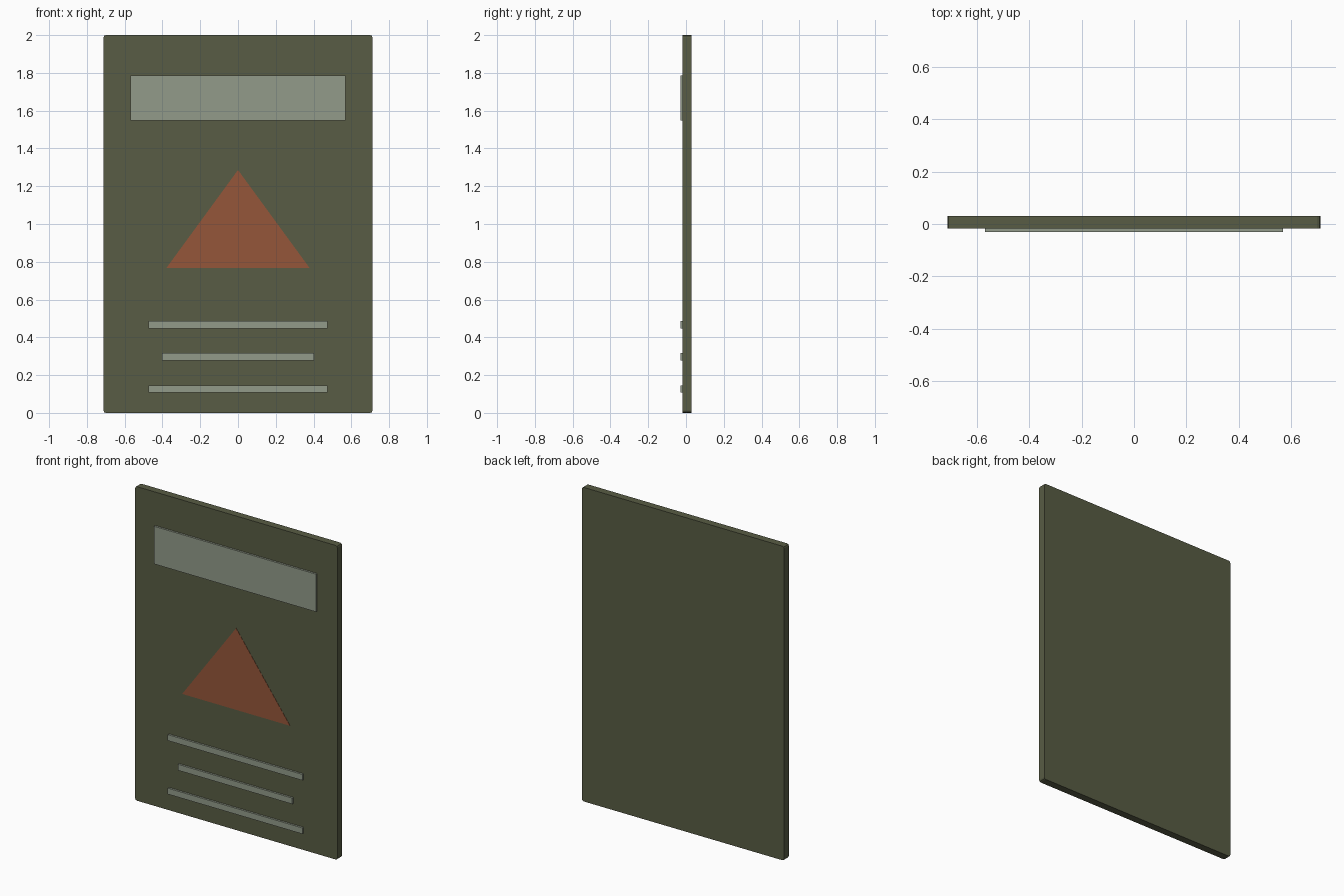
import bpy, bmesh

if "Cube" in bpy.data.objects:
    bpy.data.objects.remove(bpy.data.objects["Cube"])

FACE = -0.0175   # y of the board's front face


def material(name, rgb):
    m = bpy.data.materials.new(name)
    m.diffuse_color = (*rgb, 1.0)
    m.use_nodes = True
    m.node_tree.nodes["Principled BSDF"].inputs["Base Color"].default_value = m.diffuse_color
    return m


def slab(name, outline, y0, y1, mat, round_corners=0.0):
    """Extrude an (x, z) outline from y0 (front) to y1 (back)."""
    bm = bmesh.new()
    face = bm.faces.new([bm.verts.new((x, y0, z)) for x, z in outline])
    ext = bmesh.ops.extrude_face_region(bm, geom=[face])
    verts = [v for v in ext["geom"] if isinstance(v, bmesh.types.BMVert)]
    bmesh.ops.translate(bm, verts=verts, vec=(0, y1 - y0, 0))
    if round_corners:
        edges = [e for e in bm.edges
                 if abs(e.verts[0].co.y - e.verts[1].co.y) > 1e-5]
        bmesh.ops.bevel(bm, geom=edges, offset=round_corners, segments=2,
                        profile=0.5, affect='EDGES')
    bmesh.ops.recalc_face_normals(bm, faces=bm.faces[:])
    me = bpy.data.meshes.new(name)
    bm.to_mesh(me)
    bm.free()
    me.materials.append(mat)
    ob = bpy.data.objects.new(name, me)
    bpy.context.collection.objects.link(ob)
    return ob


def rect(half_w, z0, z1):
    return [(-half_w, z0), (half_w, z0), (half_w, z1), (-half_w, z1)]


olive = material("olive", (0.098, 0.107, 0.058))
pale = material("pale_green", (0.29, 0.33, 0.255))
rust = material("rust", (0.30, 0.093, 0.042))

# Board with slightly rounded corners
slab("board", rect(0.712, 0.0, 2.0), FACE, 0.03, olive, 0.012)

# Raised header panel
slab("header_panel", rect(0.57, 1.547, 1.787), -0.03, FACE + 0.005, pale)

# Almost flush triangle
slab("triangle", [(-0.38, 0.766), (0.38, 0.766), (0.0, 1.286)],
     FACE - 0.0015, FACE + 0.005, rust)

# Raised text-like bars
for i, (half_w, z) in enumerate([(0.474, 0.467), (0.403, 0.297), (0.474, 0.126)]):
    slab(f"bar_{i + 1}", rect(half_w, z - 0.019, z + 0.019),
         -0.03, FACE + 0.005, pale)
